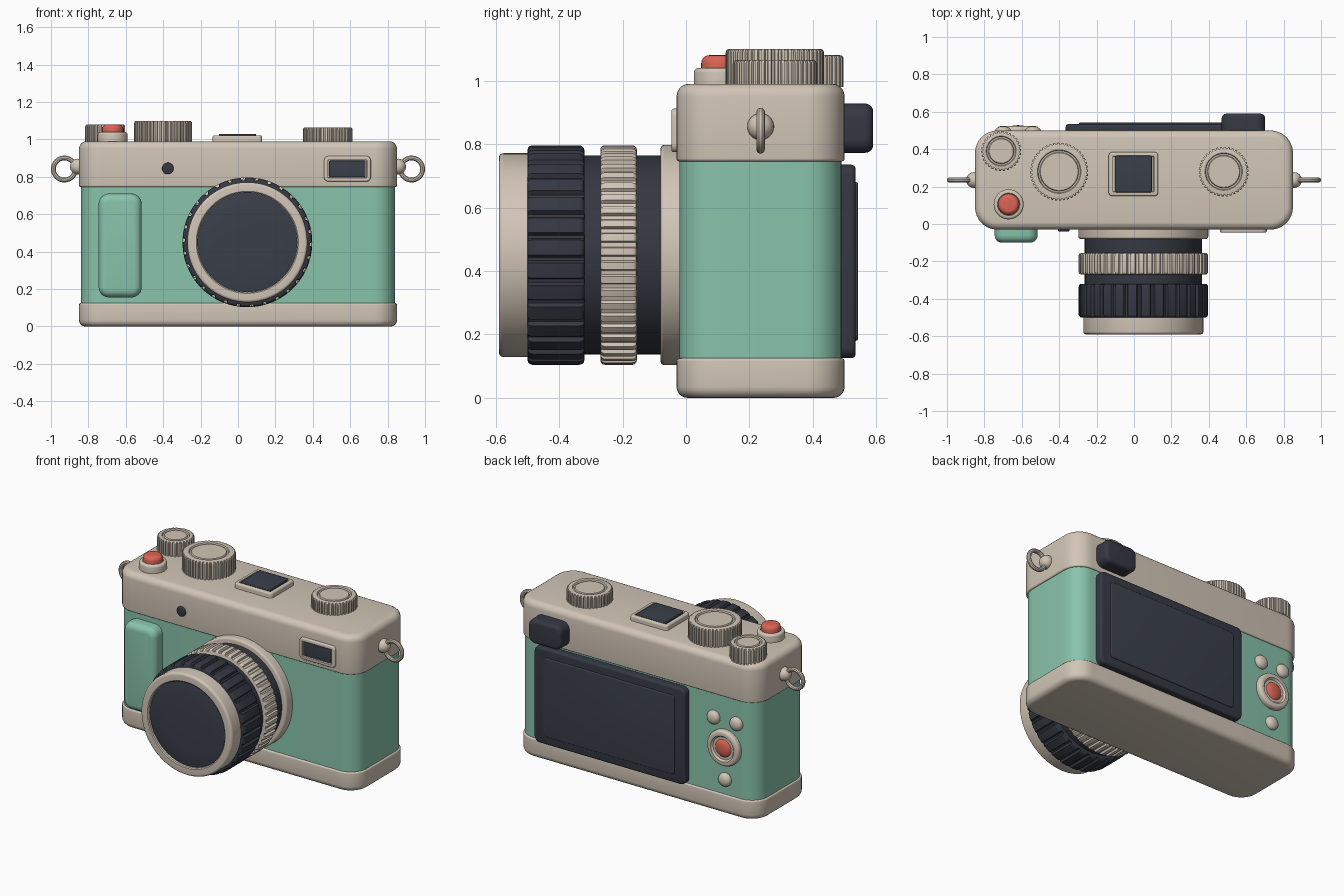
import bpy, bmesh
from math import sin, cos, pi, radians
from mathutils import Matrix

if "Cube" in bpy.data.objects:
    bpy.data.objects.remove(bpy.data.objects["Cube"], do_unlink=True)


def material(name, rgb):
    m = bpy.data.materials.new(name)
    m.use_nodes = True
    m.diffuse_color = (*rgb, 1)
    m.node_tree.nodes["Principled BSDF"].inputs["Base Color"].default_value = (*rgb, 1)
    return m


CREAM = material("warm cream", (0.64, 0.56, 0.47))
GREEN = material("mint green", (0.25, 0.55, 0.41))
DARK = material("charcoal", (0.035, 0.04, 0.055))
GLASS = material("dark glass", (0.042, 0.05, 0.068))
RED = material("coral red", (0.70, 0.13, 0.09))


def finish(name, bm, mat):
    bmesh.ops.recalc_face_normals(bm, faces=bm.faces)
    mesh = bpy.data.meshes.new(name)
    bm.to_mesh(mesh)
    bm.free()
    mesh.materials.append(mat)
    mesh.shade_smooth()
    mesh.set_sharp_from_angle(angle=radians(35))
    obj = bpy.data.objects.new(name, mesh)
    bpy.context.collection.objects.link(obj)
    return obj


# Outlines: each returns a function giving the outline shrunk by an inset
def rect(w, d, r):
    def outline(inset):
        rr = max(r - inset, 0.003)
        pts = []
        for k, (sx, sy) in enumerate([(1, 1), (-1, 1), (-1, -1), (1, -1)]):
            for i in range(9):
                a = (k + i / 8) * pi / 2
                pts.append((sx * (w / 2 - inset - rr) + rr * cos(a),
                            sy * (d / 2 - inset - rr) + rr * sin(a)))
        return pts
    return outline


def disc(r, n=64):
    return lambda inset: [((r - inset) * cos(2 * pi * i / n), (r - inset) * sin(2 * pi * i / n))
                          for i in range(n)]


def gear(r, teeth, depth, land):
    def outline(inset):
        cut = depth if inset < depth else 0
        pts = []
        for t in range(teeth):
            for f, c in ((0, 0), (land / 2, 0), (land, 0), (land + 0.1, cut), (0.9, cut)):
                a = 2 * pi * (t + f) / teeth
                rad = r - max(inset, c)
                pts.append((rad * cos(a), rad * sin(a)))
        return pts
    return outline


# Rows are (inset, height) pairs
def rim(h0, h1, b0=0.0, b1=0.0, steps=5):
    rows = []
    for h, b, s in ((h0, b0, 1), (h1, b1, -1)):
        n = steps if b else 0
        arc = [(b * (1 - sin(pi / 2 * i / n)), h + s * b * (1 - cos(pi / 2 * i / n)))
               for i in range(n + 1)] if n else [(0, h)]
        rows += arc if s > 0 else arc[::-1]
    return rows


def dome(r, h0, h1, steps=7):
    return [(r * (1 - cos(pi / 2 * i / steps * 0.95)), h0 + (h1 - h0) * sin(pi / 2 * i / steps))
            for i in range(steps + 1)]


PLACE = {"top": lambda a, b, u, v, h: (a + u, b + v, h),
         "front": lambda a, b, u, v, h: (a + u, -h, b + v),
         "back": lambda a, b, u, v, h: (a - u, h, b + v)}


def loft(name, mat, facing, a, b, outline, rows):
    bm = bmesh.new()
    rings = [[bm.verts.new(PLACE[facing](a, b, u, v, h)) for u, v in outline(inset)]
             for inset, h in rows]
    n = len(rings[0])
    for lo, hi in zip(rings, rings[1:]):
        for i in range(n):
            j = (i + 1) % n
            bm.faces.new((lo[i], lo[j], hi[j], hi[i]))
    bm.faces.new(rings[0][::-1])
    bm.faces.new(rings[-1])
    return finish(name, bm, mat)


# Body shell
MID = 0.235
loft("bottom_cover", CREAM, "top", 0, MID, rect(1.70, 0.53, 0.12), rim(0, 0.125, 0.035, 0.01))
loft("body", GREEN, "top", 0, MID, rect(1.68, 0.51, 0.11), rim(0.1, 0.77))
loft("top_cover", CREAM, "top", 0, MID, rect(1.70, 0.53, 0.12), rim(0.745, 0.99, 0.01, 0.04))
loft("grip", GREEN, "front", -0.63, 0.433, rect(0.23, 0.555, 0.055), rim(0.0, 0.10, 0, 0.04))

# Lens barrel
LX, LZ = 0.05, 0.45
loft("lens_mount", CREAM, "front", LX, LZ, disc(0.347, 96), rim(0.01, 0.08, 0, 0.012))
loft("lens_barrel", DARK, "front", LX, LZ, disc(0.314, 96), rim(0.07, 0.51))
loft("aperture_ring", CREAM, "front", LX, LZ, gear(0.346, 48, 0.012, 0.5),
     rim(0.155, 0.27, 0.014, 0.014, 3))
loft("focus_ring", DARK, "front", LX, LZ, gear(0.346, 30, 0.014, 0.65),
     rim(0.32, 0.50, 0.016, 0.016, 3))
loft("lens_front_ring", CREAM, "front", LX, LZ, disc(0.321, 96),
     rim(0.50, 0.59, 0, 0.015) + [(0.048, 0.59), (0.054, 0.585), (0.054, 0.568)])
loft("lens_glass", GLASS, "front", LX, LZ, disc(0.266, 96),
     [(0, 0.56), (0, 0.572), (0.008, 0.574), (0.1, 0.578), (0.2, 0.58)])

# Top dials with knurled sides and a grooved cap
for name, x, y, r, top, teeth in (("corner_dial", -0.71, 0.39, 0.107, 1.08, 30),
                                  ("mode_dial", -0.40, 0.28, 0.155, 1.10, 44),
                                  ("rewind_dial", 0.48, 0.28, 0.133, 1.065, 38)):
    g = r * 0.25
    loft(name, CREAM, "top", x, y, gear(r, teeth, 0.009, 0.45),
         rim(0.98, top, 0, 0.012, 3) + [(g, top), (g + 0.004, top - 0.008),
                                       (g + 0.012, top - 0.008), (g + 0.016, top - 0.001)])

# Shutter button
loft("shutter_collar", CREAM, "top", -0.67, 0.105, disc(0.08),
     rim(0.98, 1.04, 0, 0.015) + [(0.02, 1.04), (0.022, 1.03)])
loft("shutter_button", RED, "top", -0.67, 0.105, disc(0.057), rim(1.02, 1.08, 0, 0.025))

# Accessory shoe
loft("shoe_frame", CREAM, "top", -0.003, 0.267, rect(0.265, 0.235, 0.02),
     rim(0.98, 1.022, 0, 0.01) + [(0.022, 1.022), (0.024, 1.012)])
loft("shoe_plate", GLASS, "top", -0.003, 0.267, rect(0.198, 0.196, 0.01), rim(1.0, 1.03, 0, 0.005))

# Front windows
loft("viewfinder_frame", CREAM, "front", 0.585, 0.843, rect(0.25, 0.137, 0.025),
     rim(0.02, 0.046, 0, 0.008) + [(0.02, 0.046), (0.022, 0.036)])
loft("viewfinder_window", GLASS, "front", 0.585, 0.843, rect(0.196, 0.088, 0.008),
     rim(0.03, 0.042, 0, 0.004))
loft("sensor_window", DARK, "front", -0.375, 0.845, disc(0.031, 32), rim(0.02, 0.04, 0, 0.006))

# Rear screen and eyepiece
loft("screen_frame", DARK, "back", 0.165, 0.43, rect(1.06, 0.61, 0.035), rim(0.47, 0.535, 0, 0.015))
loft("screen", GLASS, "back", 0.165, 0.43, rect(0.92, 0.50, 0.02), rim(0.53, 0.542, 0, 0.006))
loft("eyepiece", DARK, "back", 0.585, 0.85, rect(0.232, 0.155, 0.045), rim(0.47, 0.59, 0, 0.025))

# Rear controls
loft("control_ring", CREAM, "back", -0.62, 0.425, disc(0.113),
     rim(0.48, 0.523, 0, 0.018) + [(0.032, 0.523), (0.042, 0.512)])
loft("control_centre", RED, "back", -0.62, 0.425, disc(0.058), dome(0.058, 0.505, 0.528))
for name, x, z in (("rear_button_outer", -0.70, 0.595), ("rear_button_inner", -0.54, 0.595),
                   ("rear_button_lower", -0.62, 0.22)):
    loft(name, CREAM, "back", x, z, disc(0.043, 32), [(0, 0.48)] + dome(0.043, 0.495, 0.522))

# Strap lugs and rings
for side, s in (("left", 1), ("right", -1)):
    bm = bmesh.new()
    bmesh.ops.create_uvsphere(bm, u_segments=24, v_segments=16, radius=0.042,
                              matrix=Matrix.Translation((s * 0.856, MID, 0.855)))
    finish(side + "_strap_lug", bm, CREAM)
    bm = bmesh.new()
    start = bmesh.ops.create_circle(bm, segments=10, radius=0.0135,
                                    matrix=Matrix.Translation((s * 0.987, MID, 0.842))
                                    @ Matrix.Rotation(0, 4, "X"))
    bmesh.ops.spin(bm, geom=bm.verts[:] + bm.edges[:], cent=(s * 0.928, MID, 0.842),
                   axis=(0, 1, 0), angle=2 * pi, steps=40, use_merge=True)
    bmesh.ops.remove_doubles(bm, verts=bm.verts, dist=0.0005)
    finish(side + "_strap_ring", bm, CREAM)
